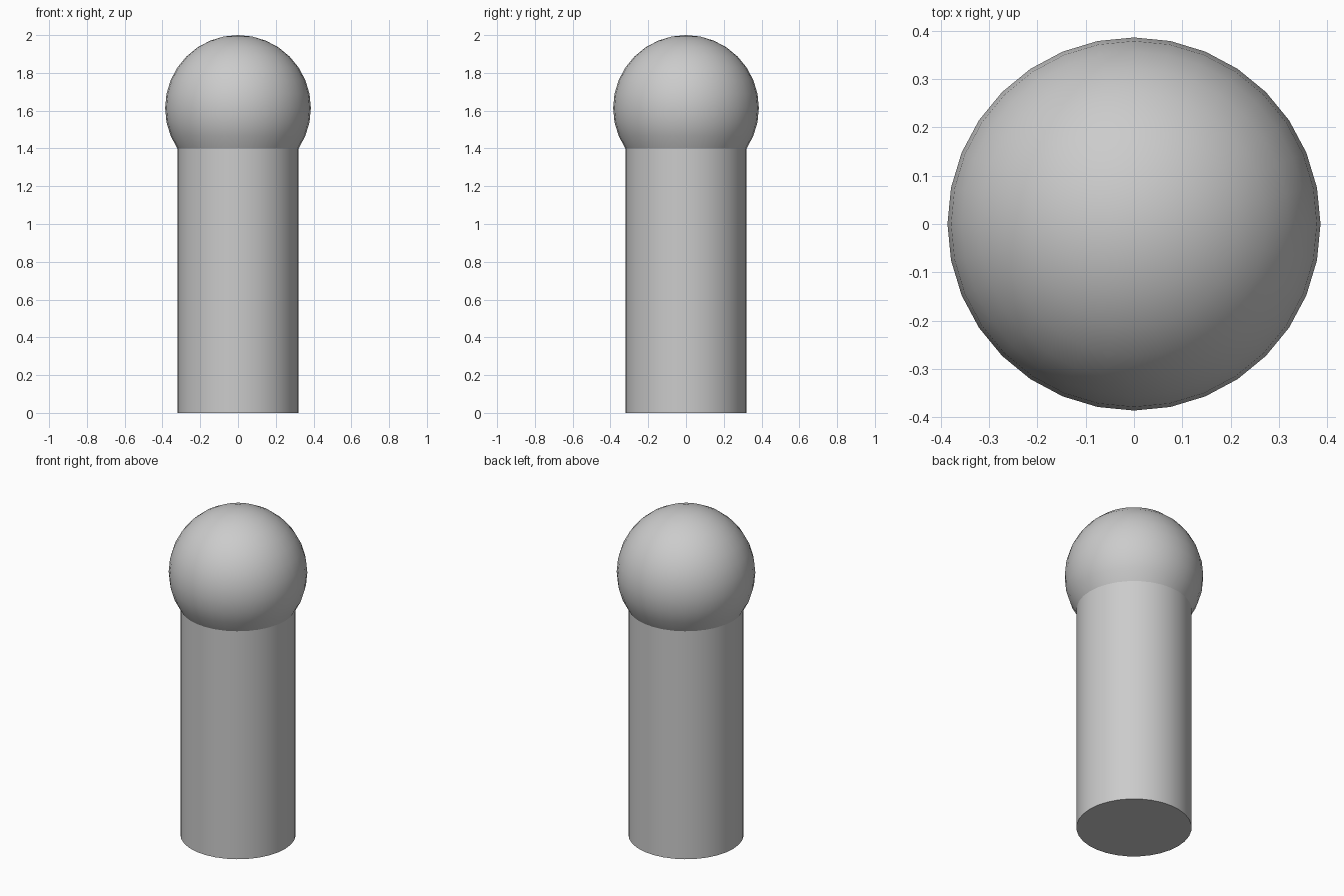
import bpy, bmesh, math

if "Cube" in bpy.data.objects:
    bpy.data.objects.remove(bpy.data.objects["Cube"])

R = 0.386                 # ball radius
CENTRE_Z = 2.0 - R        # ball touches the top at z = 2
NECK_Z = CENTRE_Z - R * math.sin(math.radians(33.75))

bm = bmesh.new()

# Ball head
bmesh.ops.create_uvsphere(bm, u_segments=32, v_segments=16, radius=R)
bmesh.ops.translate(bm, verts=bm.verts, vec=(0, 0, CENTRE_Z))

# Open the ball at the neck ring
low = [v for v in bm.verts if v.co.z < NECK_Z - 0.01]
bmesh.ops.delete(bm, geom=low, context='VERTS')

# Shaft extruded from the neck ring down to the ground
rim = [e for e in bm.edges if e.is_boundary]
new = bmesh.ops.extrude_edge_only(bm, edges=rim)["geom"]
for v in new:
    if isinstance(v, bmesh.types.BMVert):
        v.co.z = 0.0

# Flat base
base = [e for e in bm.edges if e.is_boundary]
bmesh.ops.contextual_create(bm, geom=base)
bmesh.ops.recalc_face_normals(bm, faces=bm.faces)

mesh = bpy.data.meshes.new("round_headed_peg")
bm.to_mesh(mesh)
bm.free()
peg = bpy.data.objects.new("round_headed_peg", mesh)
bpy.context.collection.objects.link(peg)

# Smooth sides, crisp neck and base
bpy.context.view_layer.objects.active = peg
peg.select_set(True)
bpy.ops.object.shade_smooth_by_angle(angle=math.radians(20))
